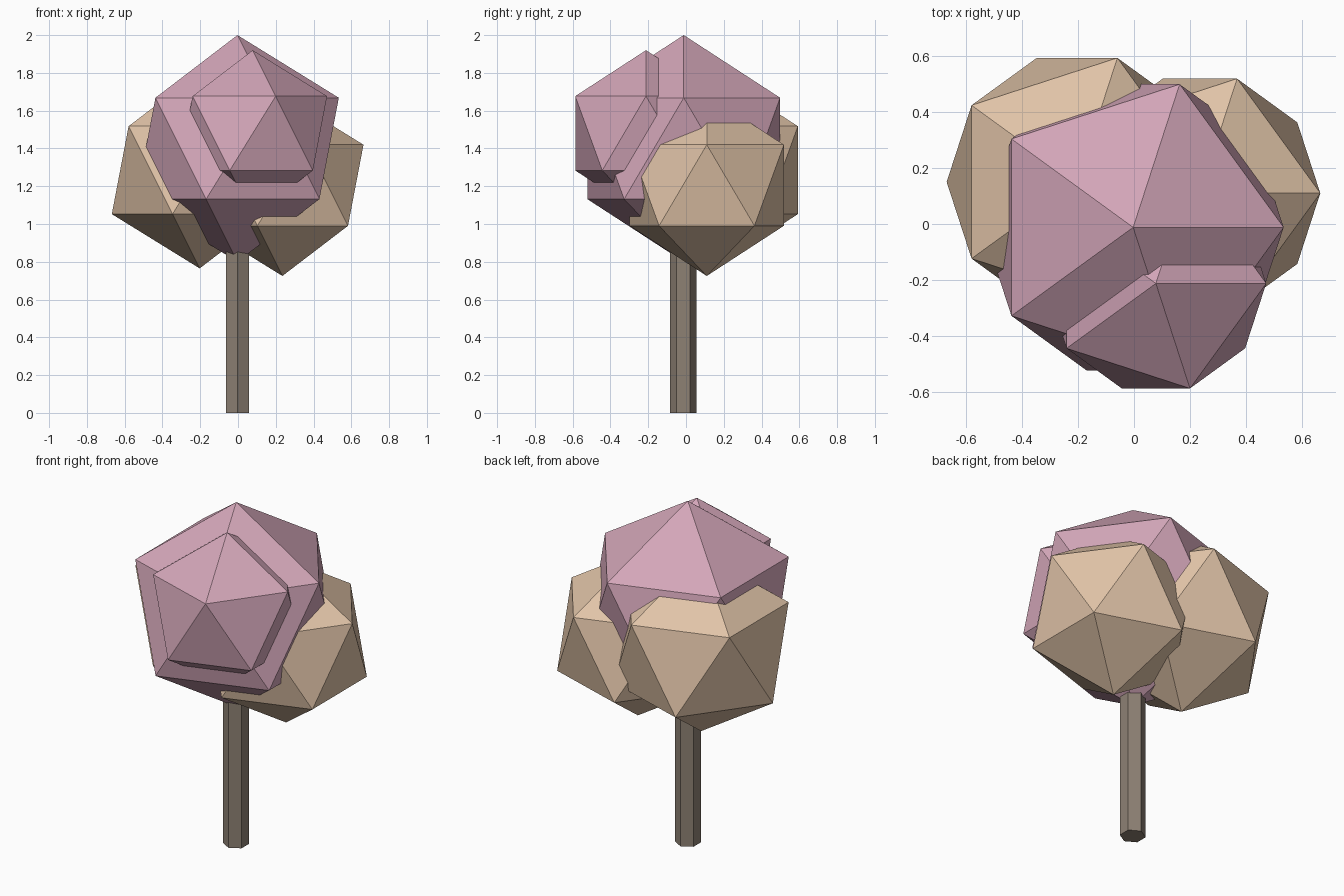
import bpy
import bmesh
from math import pi
from mathutils import Matrix

if "Cube" in bpy.data.objects:
    bpy.data.objects.remove(bpy.data.objects["Cube"])


def material(name, rgb):
    m = bpy.data.materials.new(name)
    m.diffuse_color = (*rgb, 1)
    m.use_nodes = True
    m.node_tree.nodes["Principled BSDF"].inputs["Base Color"].default_value = m.diffuse_color
    return m


def add_object(name, bm, mat):
    me = bpy.data.meshes.new(name)
    bm.to_mesh(me)
    bm.free()
    me.materials.append(mat)
    ob = bpy.data.objects.new(name, me)
    bpy.context.collection.objects.link(ob)
    return ob


def foliage(name, center, radius, mat):
    bm = bmesh.new()
    bmesh.ops.create_icosphere(bm, subdivisions=1, radius=radius)
    bmesh.ops.translate(bm, verts=bm.verts, vec=center)
    add_object(name, bm, mat)


pink = material("pink_leaves", (0.65, 0.38, 0.48))
tan = material("tan_leaves", (0.75, 0.55, 0.39))
bark = material("bark", (0.27, 0.22, 0.175))

# Hexagonal trunk, with corners facing front and back
bm = bmesh.new()
height = 1.0
bmesh.ops.create_cone(bm, cap_ends=True, segments=6, radius1=0.07, radius2=0.07,
                      depth=height)
if max(v.co.x for v in bm.verts) > 0.065:
    bmesh.ops.rotate(bm, verts=bm.verts, matrix=Matrix.Rotation(pi / 6, 3, 'Z'))
bmesh.ops.translate(bm, verts=bm.verts, vec=(-0.003, -0.014, height / 2))
add_object("trunk", bm, bark)

# Overlapping leaf clumps
foliage("crown_main", (-0.003, -0.012, 1.40), 0.60, pink)
foliage("crown_front", (0.078, -0.212, 1.48), 0.44, pink)
foliage("crown_left", (-0.203, 0.15, 1.285), 0.52, tan)
foliage("crown_right", (0.235, 0.11, 1.205), 0.48, tan)
